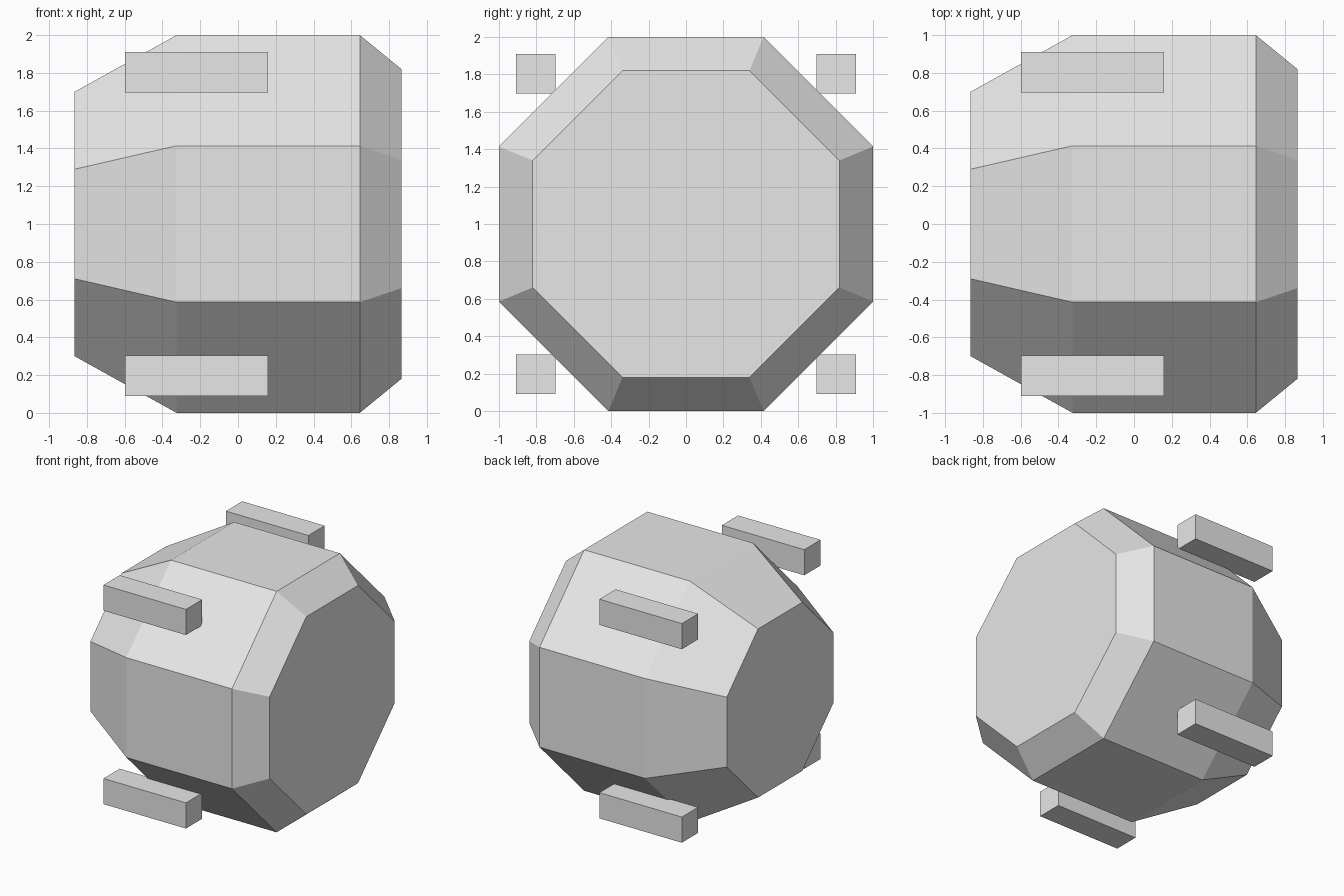
import bpy
import bmesh
from math import cos, sin, pi

default = bpy.data.objects.get("Cube")
if default:
    bpy.data.objects.remove(default, do_unlink=True)

# Single plain colour
grey = bpy.data.materials.new("light grey")
grey.use_nodes = True
grey.diffuse_color = (0.8, 0.8, 0.8, 1)
grey.node_tree.nodes["Principled BSDF"].inputs["Base Color"].default_value = grey.diffuse_color


def add_object(name, bm):
    bmesh.ops.recalc_face_normals(bm, faces=bm.faces)
    mesh = bpy.data.meshes.new(name)
    bm.to_mesh(mesh)
    bm.free()
    mesh.materials.append(grey)
    obj = bpy.data.objects.new(name, mesh)
    bpy.context.collection.objects.link(obj)
    return obj


# Octagonal body: (x, distance from axis to flat side) along its length
SIDES = 8
profile = [(-0.865, 0.70), (-0.325, 1.0), (0.645, 1.0), (0.865, 0.82)]
bm = bmesh.new()
rings = []
for x, apothem in profile:
    radius = apothem / cos(pi / SIDES)
    angles = [(i + 0.5) * 2 * pi / SIDES for i in range(SIDES)]
    rings.append([bm.verts.new((x, radius * cos(a), 1 + radius * sin(a))) for a in angles])
for ring, following in zip(rings, rings[1:]):
    for i in range(SIDES):
        j = (i + 1) % SIDES
        bm.faces.new((ring[i], ring[j], following[j], following[i]))
bm.faces.new(rings[0])
bm.faces.new(rings[-1])
add_object("body", bm)

# Four bars along the slanted sides
for y_name, y_side in (("front", -1), ("back", 1)):
    for z_name, z_side in (("lower", -1), ("upper", 1)):
        bm = bmesh.new()
        bmesh.ops.create_cube(bm, size=1)
        bmesh.ops.scale(bm, vec=(0.757, 0.213, 0.213), verts=bm.verts)
        bar = add_object(f"{y_name}_{z_name}_bar", bm)
        bar.location = (-0.22, y_side * 0.803, 1 + z_side * 0.803)
